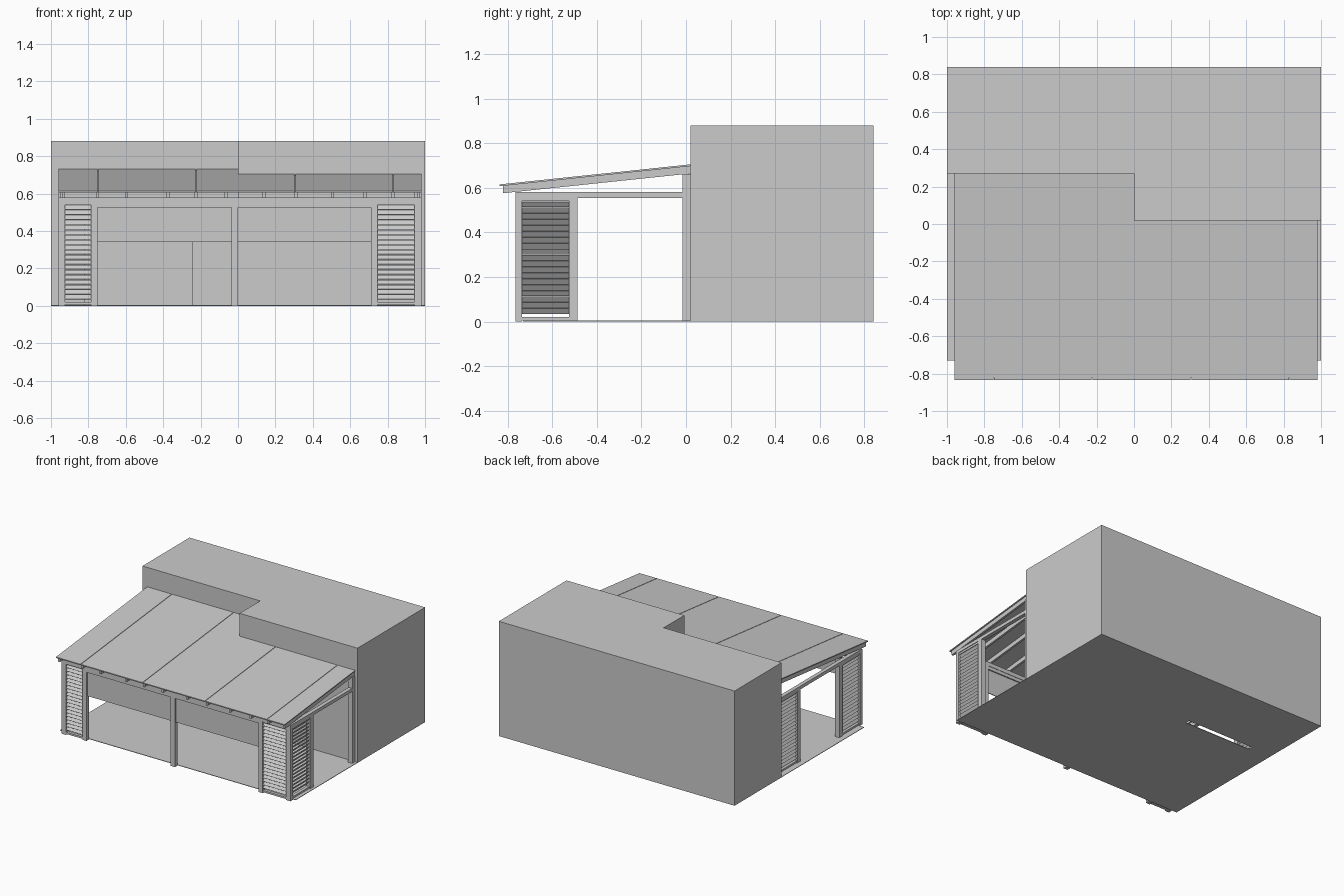
import bpy, bmesh, math
from mathutils import Matrix

old = bpy.data.objects.get("Cube")
if old:
    bpy.data.objects.remove(old, do_unlink=True)

grey = bpy.data.materials.new("plain grey")
grey.use_nodes = True
grey.diffuse_color = (0.6, 0.6, 0.6, 1)
grey.node_tree.nodes["Principled BSDF"].inputs["Base Color"].default_value = (0.6, 0.6, 0.6, 1)


def finish(name, bm):
    bmesh.ops.recalc_face_normals(bm, faces=bm.faces[:])
    mesh = bpy.data.meshes.new(name)
    bm.to_mesh(mesh)
    bm.free()
    mesh.materials.append(grey)
    ob = bpy.data.objects.new(name, mesh)
    bpy.context.collection.objects.link(ob)
    return ob


def prism(name, pts, axis, lo, hi):
    """Extrude a 2D outline along x (points are y, z) or z (points are x, y)."""
    bm = bmesh.new()
    place = (lambda a, b: (lo, a, b)) if axis == "x" else (lambda a, b: (a, b, lo))
    face = bm.faces.new([bm.verts.new(place(a, b)) for a, b in pts])
    out = bmesh.ops.extrude_face_region(bm, geom=[face])
    shift = (hi - lo, 0, 0) if axis == "x" else (0, 0, hi - lo)
    bmesh.ops.translate(bm, vec=shift, verts=[v for v in out["geom"] if isinstance(v, bmesh.types.BMVert)])
    return finish(name, bm)


def box(name, x0, x1, y0, y1, z0, z1):
    return prism(name, [(x0, y0), (x1, y0), (x1, y1), (x0, y1)], "z", z0, z1)


FRONT, STEP, REAR = -0.765, 0.02, 0.27   # veranda front, near wall, far wall
LEFT, RIGHT = -0.96, 0.98
T = 0.035                                # post width

# Main building with a stepped front and a doorway recess
building = prism("building", [(-1, REAR), (0, REAR), (0, STEP), (1, STEP), (1, 0.84), (-1, 0.84)], "z", 0, 0.88)
cutter = box("doorway_cutter", -0.82, -0.245, 0.2, 0.305, -0.1, 0.45)
cutter.hide_render = True
cutter.hide_viewport = True
cut = building.modifiers.new("doorway", "BOOLEAN")
cut.object = cutter
cut.operation = "DIFFERENCE"
cut.solver = "EXACT"

# Veranda floor
prism("floor", [(-1, -0.73), (1, -0.73), (1, STEP), (0, STEP), (0, REAR), (-1, REAR)], "z", 0, 0.004)


# Sloping roof sheets with narrow seams, and rafters under them
def roof_z(y):
    return 0.615 + (y + 0.835) * 0.105


def sloped(name, x0, x1, y0, y1, top, bottom):
    prism(name, [(y0, roof_z(y0) - bottom), (y1, roof_z(y1) - bottom),
                 (y1, roof_z(y1) - top), (y0, roof_z(y0) - top)], "x", x0, x1)


def back(x):
    return REAR if x < 0 else STEP


seams = [LEFT, -0.75, -0.225, 0, 0.305, 0.83, RIGHT]
for a, b in zip(seams, seams[1:]):
    gap_a = 0.002 if a not in (LEFT, 0) else 0
    gap_b = 0.002 if b not in (RIGHT, 0) else 0
    sloped("roof_sheet", a + gap_a, b - gap_b, -0.835, back((a + b) / 2), 0, 0.008)

for x in (-0.945, -0.75, -0.595, -0.375, -0.225, -0.065, 0.14, 0.31, 0.505, 0.68, 0.83, 0.965):
    sloped("rafter", x - 0.008, x + 0.008, -0.82, back(x), 0.008, 0.041)

# Beams
box("front_beam", LEFT, RIGHT, FRONT, FRONT + 0.03, 0.55, 0.58)
box("front_header", -0.75, 0.71, FRONT + 0.003, FRONT + 0.027, 0.525, 0.55)
box("right_beam", RIGHT - 0.03, RIGHT, FRONT, STEP, 0.555, 0.58)
box("left_beam", LEFT, LEFT + 0.03, FRONT, REAR, 0.555, 0.58)
box("near_ledger", 0, RIGHT, -0.015, STEP, 0.63, 0.662)
box("far_ledger", LEFT, 0, REAR - T, REAR, 0.655, 0.688)

# Posts
for x in (LEFT, -0.785, -0.035, 0.71, RIGHT - T):
    box("front_post", x, x + T, FRONT, FRONT + 0.03, 0, 0.555)
for x in (LEFT, RIGHT - T):
    box("side_post", x, x + T, -0.525, -0.487, 0, 0.555)
box("right_wall_post", RIGHT - T, RIGHT, -0.015, STEP, 0, 0.63)
box("left_middle_post", LEFT, LEFT + T, -0.015, STEP, 0, 0.555)
box("left_wall_post", LEFT, LEFT + T, REAR - T, REAR, 0, 0.655)


# Louvre panels: rails plus tilted slats, running along x or y
def louvres(name, axis, a, b, centre, tilt):
    half = 0.012
    for z0, z1 in ((0.006, 0.02), (0.54, 0.555)):
        if axis == "x":
            box(name + "_rail", a, b, centre - half, centre + half, z0, z1)
        else:
            box(name + "_rail", centre - half, centre + half, a, b, z0, z1)
    bm = bmesh.new()
    count = 19
    mid = (a + b) / 2
    for i in range(count):
        z = 0.047 + i * 0.0266
        if axis == "x":
            size, spot = (b - a, 0.03, 0.003), (mid, centre, z)
        else:
            size, spot = (0.03, b - a, 0.003), (centre, mid, z)
        m = (Matrix.Translation(spot) @ Matrix.Rotation(math.radians(tilt), 4, axis.upper())
             @ Matrix.Diagonal((*size, 1)))
        bmesh.ops.create_cube(bm, size=1, matrix=m)
    finish(name + "_slats", bm)


louvres("front_left_louvre", "x", 0.745, RIGHT - T, FRONT + 0.015, 50)
louvres("front_right_louvre", "x", LEFT + T, -0.785, FRONT + 0.015, 50)
for name, x in (("left_side", RIGHT - 0.017), ("right_side", LEFT + 0.017)):
    louvres(name + "_louvre", "y", FRONT + 0.03, -0.525, x, -55)
louvres("right_rear_louvre", "y", STEP, REAR - T, LEFT + 0.017, -55)

# Half-lowered blinds in the front openings
for a, b in ((-0.75, -0.035), (0, 0.71)):
    box("blind", a, b, FRONT + 0.012, FRONT + 0.018, 0.34, 0.525)
